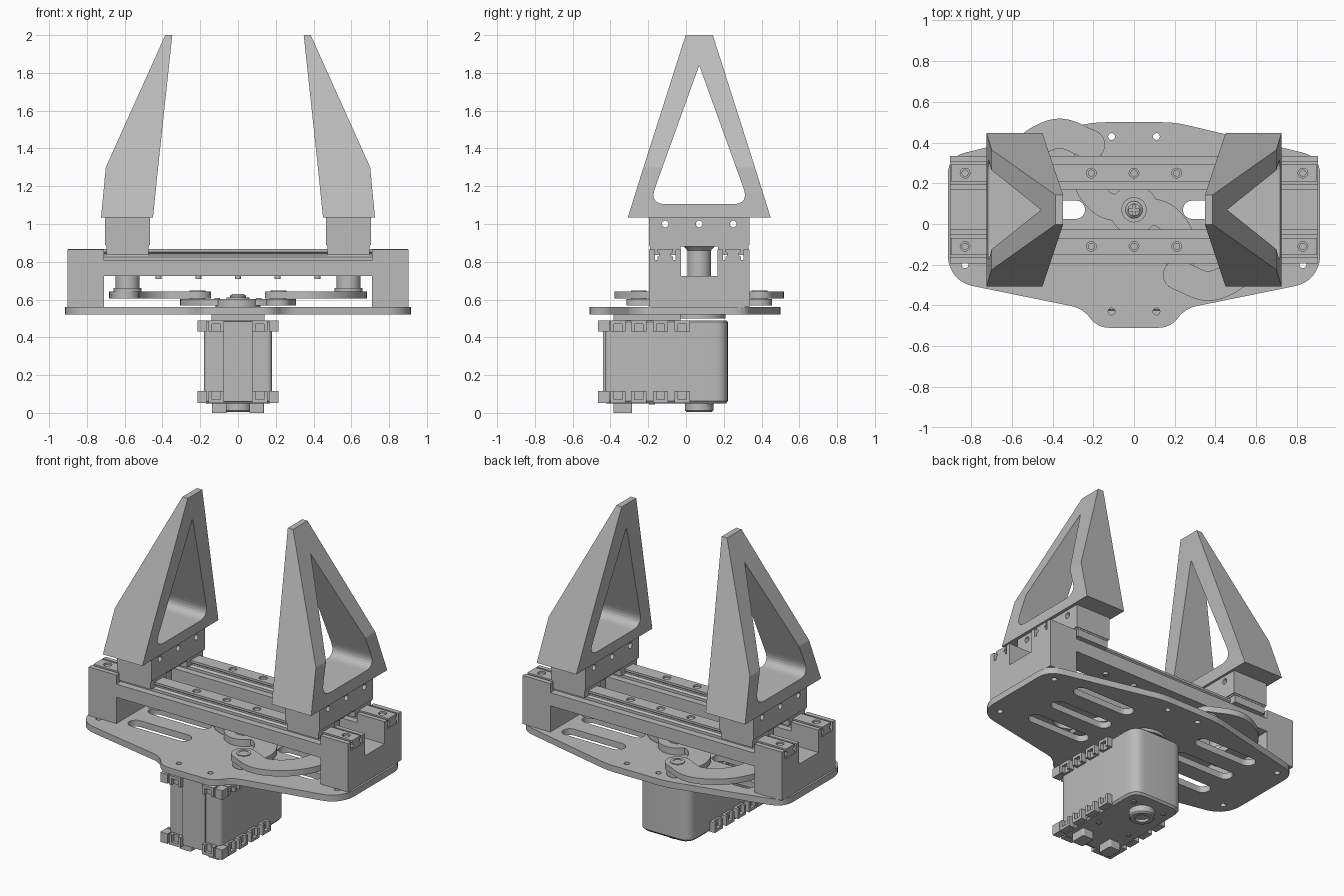
import bpy, bmesh
from math import sin, cos, pi, atan2
from mathutils import Vector

if "Cube" in bpy.data.objects:
    bpy.data.objects.remove(bpy.data.objects["Cube"])

grey = bpy.data.materials.new("plain grey")
grey.use_nodes = True
grey.diffuse_color = (0.5, 0.5, 0.5, 1)
grey.node_tree.nodes["Principled BSDF"].inputs["Base Color"].default_value = (0.5, 0.5, 0.5, 1)

CY = 0.07  # y of the mechanism's centre line


def make(name, verts, faces, smooth=False):
    me = bpy.data.meshes.new(name)
    me.from_pydata(verts, [], faces)
    bm = bmesh.new()
    bm.from_mesh(me)
    bmesh.ops.recalc_face_normals(bm, faces=bm.faces)
    bm.to_mesh(me)
    bm.free()
    me.materials.append(grey)
    ob = bpy.data.objects.new(name, me)
    bpy.context.collection.objects.link(ob)
    if smooth:
        bpy.ops.object.select_all(action='DESELECT')
        ob.select_set(True)
        bpy.context.view_layer.objects.active = ob
        bpy.ops.object.shade_smooth_by_angle(angle=0.6)
    return ob


def loft(name, rings, smooth=False):
    n = len(rings[0])
    verts = [v for r in rings for v in r]
    faces = [tuple(range(n)), tuple(range(len(verts) - n, len(verts)))]
    for k in range(len(rings) - 1):
        for i in range(n):
            j = (i + 1) % n
            faces.append((k * n + i, k * n + j, k * n + n + j, k * n + n + i))
    return make(name, verts, faces, smooth)


def prism(name, pts, a, b, axis='z', smooth=False):
    place = {'z': lambda p, h: (p[0], p[1], h), 'x': lambda p, h: (h, p[0], p[1])}[axis]
    return loft(name, [[place(p, h) for p in pts] for h in (a, b)], smooth)


def box(name, x0, x1, y0, y1, z0, z1):
    return prism(name, [(x0, y0), (x1, y0), (x1, y1), (x0, y1)], z0, z1)


def circle(x, y, r, n=32):
    return [(x + r * cos(2 * pi * i / n), y + r * sin(2 * pi * i / n)) for i in range(n)]


def turned(name, x, y, steps):
    return loft(name, [[(px, py, z) for px, py in circle(x, y, r)] for r, z in steps], True)


def rounded(corners, n=6):
    """Polygon (x, y, fillet distance) with each corner rounded."""
    out = []
    for i, (x, y, d) in enumerate(corners):
        p = Vector((x, y))
        a = Vector(corners[i - 1][:2]) - p
        b = Vector(corners[(i + 1) % len(corners)][:2]) - p
        a, b = p + a.normalized() * d, p + b.normalized() * d
        if d == 0:
            out.append((x, y))
            continue
        for k in range(n + 1):
            t = k / n
            out.append(tuple(a * (1 - t) ** 2 + p * 2 * t * (1 - t) + b * t * t))
    return out


def capsule(x0, x1, y, r, n=8):
    right = [(x1 + r * cos(t), y + r * sin(t)) for t in (-pi / 2 + pi * i / n for i in range(n + 1))]
    return right + [(x0 + x1 - px, 2 * y - py) for px, py in right]


def band(path, r, steps=8):
    """Outline of a smooth strip of half width r with round ends."""
    p = [Vector(q) for q in path]
    p = [2 * p[0] - p[1]] + p + [2 * p[-1] - p[-2]]
    c = []
    for i in range(1, len(p) - 2):
        for k in range(steps):
            t = k / steps
            c.append(0.5 * (2 * p[i] + (p[i + 1] - p[i - 1]) * t
                     + (2 * p[i - 1] - 5 * p[i] + 4 * p[i + 1] - p[i + 2]) * t * t
                     + (3 * p[i] - p[i - 1] - 3 * p[i + 1] + p[i + 2]) * t ** 3))
    c.append(p[-2])
    tan = [(c[min(i + 1, len(c) - 1)] - c[max(i - 1, 0)]).normalized() for i in range(len(c))]
    left = [q + r * Vector((-d.y, d.x)) for q, d in zip(c, tan)]
    right = [q - r * Vector((-d.y, d.x)) for q, d in zip(c, tan)]

    def cap(q, ang):
        return [q + r * Vector((cos(ang - pi * k / 10), sin(ang - pi * k / 10))) for k in range(1, 10)]
    e, s = tan[-1], tan[0]
    return left + cap(c[-1], atan2(e.y, e.x) + pi / 2) + right[::-1] + cap(c[0], atan2(s.y, s.x) - pi / 2)


def cut(ob, cutters):
    bpy.context.view_layer.objects.active = ob
    for c in cutters:
        c.hide_render = True
        m = ob.modifiers.new("cut", 'BOOLEAN')
        m.operation, m.solver, m.object = 'DIFFERENCE', 'EXACT', c
        bpy.ops.object.modifier_apply(modifier=m.name)
        bpy.data.objects.remove(c)


# Base plate with slots and holes
half = [(0.18, -0.51, 0.06), (0.25, -0.415, 0.06), (0.84, -0.295, 0.05), (0.915, -0.22, 0.07),
        (0.915, 0.33, 0.09), (0.75, 0.37, 0.05), (0.2, 0.5, 0.06)]
plate = prism("base_plate", rounded(half + [(-x, y, d) for x, y, d in half[::-1]]), 0.52, 0.56)
holes = []
for s in (-1, 1):
    for y in (-0.13, CY, 0.27):
        holes.append(prism("slot_cutter", capsule(*sorted((s * 0.285, s * 0.62)), y, 0.045), 0.5, 0.6))
    for x, y in ((0.11, -0.43), (0.83, -0.2), (0.83, 0.28), (0.11, 0.43)):
        holes.append(prism("hole_cutter", circle(s * x, y, 0.017, 16), 0.5, 0.6))
cut(plate, holes)

# End blocks: U shape with shallow rail grooves
u = [(0.265, 0.56), (0.265, 0.865), (0.235, 0.865), (0.235, 0.81), (0.125, 0.81), (0.125, 0.865),
     (0.0975, 0.865), (0.0975, 0.725)]
u = [(CY + y, z) for y, z in u] + [(CY - y, z) for y, z in u[::-1]]
for side, s in (("left", 1), ("right", -1)):
    prism("end_block_" + side, u, s * 0.71, s * 0.903, 'x')

# Beams, rails with side grooves, bolts
for side, s in (("back", 1), ("front", -1)):
    yc = CY + s * 0.18
    box("beam_" + side, -0.712, 0.712, *sorted((CY + s * 0.0975, CY + s * 0.265)), 0.725, 0.808)
    w = [(0.042, 0.805), (0.042, 0.825), (0.03, 0.835), (0.03, 0.845), (0.042, 0.853), (0.042, 0.867)]
    rail = prism("rail_" + side, [(yc + y, z) for y, z in w] + [(yc - y, z) for y, z in w[::-1]],
                 -0.9, 0.9, 'x')
    xs = (-0.83, -0.21, 0, 0.21, 0.83)
    cut(rail, [prism("bolt_cutter", circle(x, yc, 0.024, 16), 0.85, 0.9) for x in xs])
    for x in xs:
        turned("rail_bolt", x, yc, [(0.017, 0.84), (0.017, 0.86)])
    for x in (-0.42, -0.21, 0, 0.21, 0.42):
        turned("beam_bolt", x, yc, [(0.016, 0.71), (0.016, 0.73)])

# Carriages, finger mounts, drive pins and fingers
for side, s in (("left", 1), ("right", -1)):
    x0, x1 = sorted((s * 0.465, s * 0.705))
    for end, t in (("back", 1), ("front", -1)):
        box("carriage_%s_%s" % (side, end), x0 + 0.01, x1 - 0.01,
            *sorted((CY + t * 0.1, CY + t * 0.26)), 0.835, 0.885)
    mount = box("finger_mount_" + side, x0, x1, CY - 0.265, CY + 0.265, 0.89, 1.035)
    box("mount_spacer_" + side, x0 + 0.006, x1 - 0.006, CY - 0.262, CY + 0.262, 0.88, 0.895)
    cut(mount, [prism("screw_cutter", circle(CY + d, 1.0, 0.018, 16), s * 0.4, s * 0.8, 'x')
                for d in (-0.18, 0, 0.18)])
    turned("drive_pin_" + side, s * 0.585, CY,
           [(0.075, 0.64), (0.075, 0.66), (0.063, 0.66), (0.063, 0.86), (0.075, 0.875), (0.095, 0.89)])
    rings = []
    for z, a, b, w in ((1.035, 0.725, 0.45, 0.378), (1.3, 0.7, 0.423, 0.295), (2.0, 0.385, 0.348, 0.072)):
        rings.append([(s * a, CY - w, z), (s * b, CY - w, z), (s * b, CY + w, z), (s * a, CY + w, z)])
    finger = loft("finger_" + side, rings)
    tri = rounded([(CY - 0.265, 1.105, 0.09), (CY + 0.265, 1.105, 0.09), (CY, 1.84, 0.0)], 8)
    cut(finger, [prism("window_cutter", tri, s * 0.2, s * 0.9, 'x')])

# Rotor arm and curved links
arm = [(-0.215, 0.39), (-0.24, 0.23), (-0.15, 0.1)]
arm = arm + [(0, CY)] + [(-x, 2 * CY - y) for x, y in arm[::-1]]
prism("rotor_arm", band(arm, 0.065), 0.568, 0.603, smooth=True)
link = [(-0.215, 0.39), (-0.37, 0.445), (-0.52, 0.37), (-0.605, 0.22), (-0.595, CY)]
for side, s in (("right", 1), ("left", -1)):
    pts = [(s * x, CY + s * (y - CY)) for x, y in link]
    prism("link_" + side, band(pts, 0.073), 0.605, 0.642, smooth=True)
    x, y = pts[0]
    turned("link_pivot_" + side, x, y, [(0.042, 0.6), (0.042, 0.647), (0.026, 0.647), (0.026, 0.644)])
    turned("rotor_screw", -s * 0.11, CY + s * 0.02, [(0.015, 0.6), (0.015, 0.607)])

# Centre screw with cross recess
turned("output_disc", 0, CY, [(0.14, 0.5), (0.14, 0.52), (0.12, 0.52), (0.12, 0.603)])
turned("screw_ring", 0, CY, [(0.062, 0.6), (0.062, 0.612)])
screw = turned("centre_screw", 0, CY, [(0.042, 0.61), (0.042, 0.62), (0.03, 0.63)])
cut(screw, [box("cross_cutter", -a, a, CY - b, CY + b, 0.618, 0.65)
            for a, b in ((0.025, 0.006), (0.006, 0.025))])

# Motor housing
body = [(-0.18, -0.43, 0.03), (0.18, -0.43, 0.03), (0.18, 0.222, 0.075), (-0.18, 0.222, 0.075)]
shape = rounded(body)
inner = [(x * 0.94, (y + 0.1) * 0.97 - 0.1) for x, y in shape]
loft("motor_body", [[(x, y, z) for x, y in ring] for ring, z in
                    ((inner, 0.05), (shape, 0.063), (shape, 0.48), (inner, 0.49))], True)
box("motor_top_pad", -0.14, 0.14, -0.385, -0.03, 0.485, 0.52)
box("motor_front_rib", -0.08, 0.08, -0.44, -0.42, 0.06, 0.485)


# Open brackets along the motor's edges: shelf, two cheeks and a lip
def bracket(horizontal, sign, c, z0, z1, shelf):
    edge, out = (0.175, 0.215) if horizontal else (0.425, 0.465)
    parts = [(c - 0.04, c + 0.04, edge, out, shelf, shelf + 0.018),
             (c - 0.04, c - 0.022, edge, out, z0, z1),
             (c + 0.022, c + 0.04, edge, out, z0, z1),
             (c - 0.022, c + 0.022, edge, edge + 0.018, z0, z1)]
    for a, b, e, o, p, q in parts:
        n, f = sorted((sign * e, sign * o))
        if horizontal:
            box("motor_bracket", n, f, a, b, p, q)
        else:
            box("motor_bracket", a, b, n, f, p, q)


for z0, z1, shelf in ((0.052, 0.115, 0.052), (0.43, 0.488, 0.47)):
    for s in (-1, 1):
        for y in (-0.36, -0.25, -0.135, -0.02):
            bracket(True, s, y, z0, z1, shelf)
        bracket(False, -1, s * 0.115, z0, z1, shelf)
        box("motor_corner", *sorted((s * 0.165, s * 0.215)), -0.465, -0.405, z0, z1)

# Underside: bearing boss, connectors and screws
turned("bottom_boss", 0, CY, [(0.075, 0.06), (0.075, 0.012), (0.066, 0.004), (0.04, 0.004), (0.04, 0.02)])
for s in (-1, 1):
    prism("connector", rounded([(s * 0.06, -0.385, 0.01), (s * 0.138, -0.385, 0.01),
                                (s * 0.138, -0.285, 0.01), (s * 0.06, -0.285, 0.01)], 3), 0.0, 0.06)
    for y in (-0.18, 0.13):
        turned("bottom_screw", s * 0.11, y, [(0.016, 0.055), (0.016, 0.044)])
